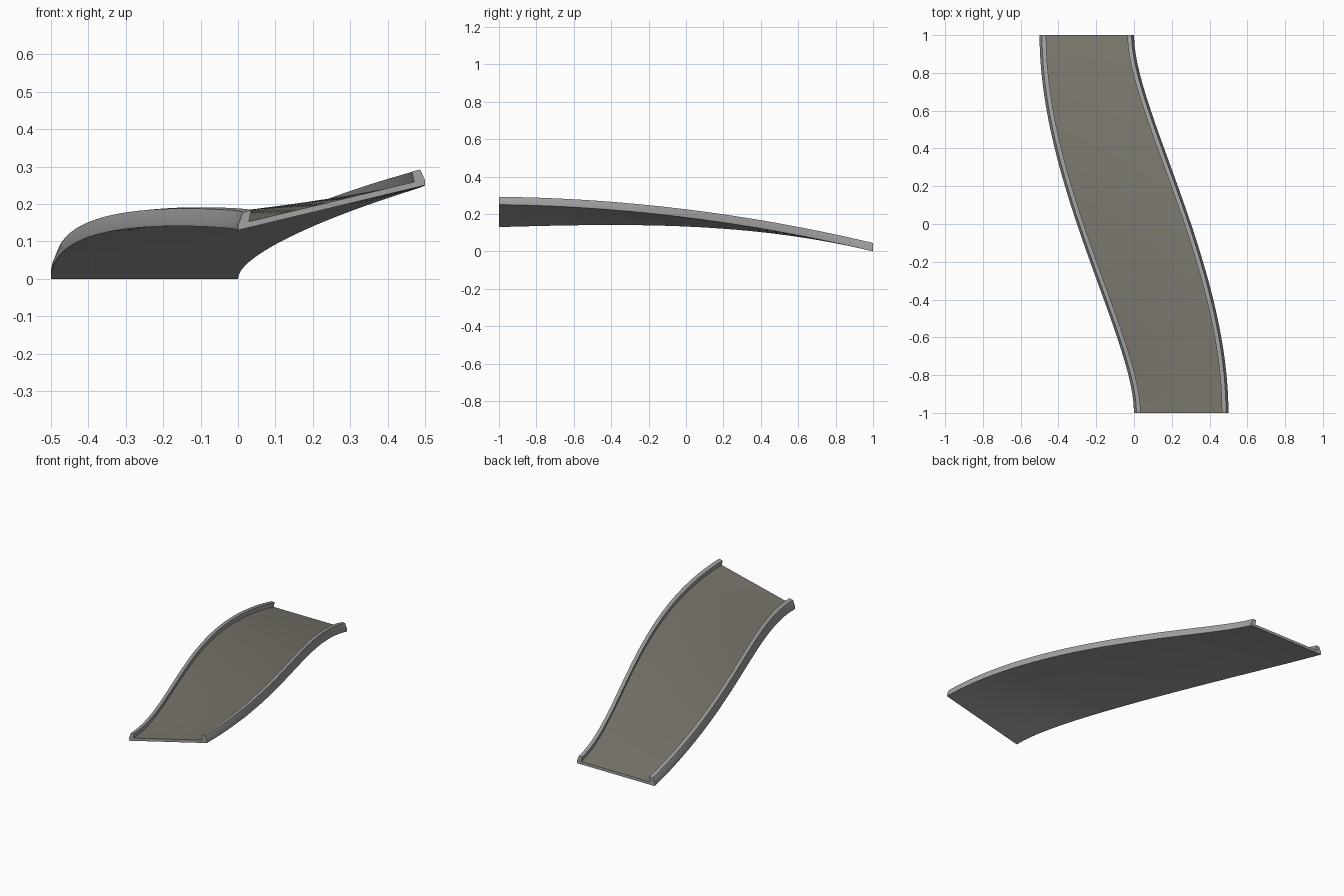
import bpy, bmesh

if "Cube" in bpy.data.objects:
    bpy.data.objects.remove(bpy.data.objects["Cube"])

ROWS, COLS = 40, 6


def mat(name, rgb):
    m = bpy.data.materials.new(name)
    m.diffuse_color = (*rgb, 1)
    m.use_nodes = True
    m.node_tree.nodes["Principled BSDF"].inputs["Base Color"].default_value = m.diffuse_color
    return m


# Plan outline: S-shaped bezier for the left edge, right edge is its half-turn copy
def edge_x(y):
    lo, hi = 0.0, 1.0
    for _ in range(40):
        t = (lo + hi) / 2
        q = 1 - t
        yy = -q**3 + 3*q*q*t*(-1 + 0.39) + 3*q*t*t*(1 - 0.79) + t**3
        if yy < y:
            lo = t
        else:
            hi = t
    return -0.5 * (3*t*t - 2*t**3)


# Height of the underside along both edges (banked at the high end, flat at the low end)
def left_edge(y):
    return edge_x(y), 0.133 - 0.0442*y - 0.068*y*y - 0.0208*y**3


def right_edge(y):
    return -edge_x(-y), 0.181 - 0.125*y - 0.056*y*y


# Cross-section: (side 0..1, inward offset, height, surface of the strip that follows)
RAIL = [(0.0, 0.014), (0.013, 0.045), (0.035, 0.045), (0.029, 0.016)]
section = [(i / COLS, 0, 0, 0) for i in range(COLS + 1)]
section += [(1, -u, v, 0) for u, v in RAIL[:-1]]
section += [(1, -RAIL[-1][0], RAIL[-1][1], 1)]
section += [(1 - i / COLS, 0, 0.016, 1) for i in range(1, COLS)]
section += [(0, u, v, 0) for u, v in reversed(RAIL)]

# Loft the section along the ramp
bm = bmesh.new()
rings = []
for r in range(ROWS + 1):
    y = -1 + 2 * r / ROWS
    (xl, zl), (xr, zr) = left_edge(y), right_edge(y)
    ring = []
    for s, u, v, _ in section:
        f = s + u / (xr - xl)
        ring.append(bm.verts.new((xl + (xr - xl)*f, y, zl + (zr - zl)*f + v)))
    rings.append(ring)
n = len(section)
for a, b in zip(rings, rings[1:]):
    for i in range(n):
        j = (i + 1) % n
        face = bm.faces.new((a[i], a[j], b[j], b[i]))
        face.material_index = section[i][3]
# End caps
bm.faces.new(list(reversed(rings[0])))
bm.faces.new(rings[-1])
bmesh.ops.recalc_face_normals(bm, faces=bm.faces)

mesh = bpy.data.meshes.new("curved_ramp")
bm.to_mesh(mesh)
bm.free()
mesh.materials.append(mat("concrete grey", (0.36, 0.36, 0.36)))
mesh.materials.append(mat("road surface", (0.19, 0.18, 0.15)))
ramp = bpy.data.objects.new("curved_ramp", mesh)
bpy.context.collection.objects.link(ramp)
bpy.context.view_layer.objects.active = ramp
ramp.select_set(True)
bpy.ops.object.shade_smooth_by_angle(angle=0.5)
